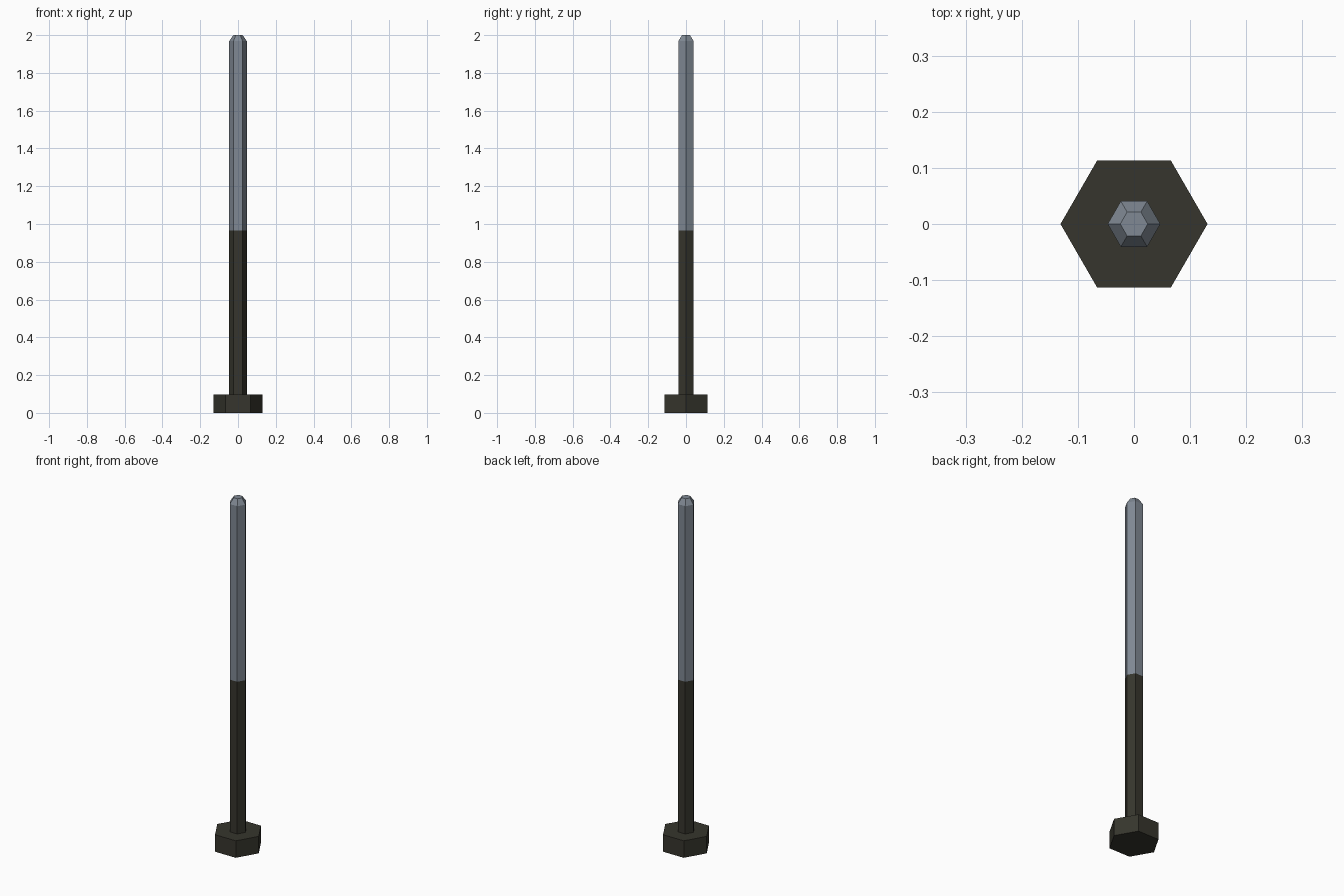
import bpy, bmesh, math

if "Cube" in bpy.data.objects:
    bpy.data.objects.remove(bpy.data.objects["Cube"])


def material(name, rgb):
    m = bpy.data.materials.new(name)
    m.diffuse_color = (*rgb, 1.0)
    m.use_nodes = True
    m.node_tree.nodes["Principled BSDF"].inputs["Base Color"].default_value = m.diffuse_color
    return m


dark = material("dark bronze", (0.037, 0.036, 0.026))
steel = material("grey steel", (0.215, 0.25, 0.295))


def hex_part(name, profile, mat, cap_bottom=True, cap_top=True):
    """Six-sided solid lofted through (radius, height) rings."""
    bm = bmesh.new()
    rings = [[bm.verts.new((r * math.cos(k * math.pi / 3),
                            r * math.sin(k * math.pi / 3), z))
              for k in range(6)] for r, z in profile]
    for lo, hi in zip(rings, rings[1:]):
        for k in range(6):
            n = (k + 1) % 6
            bm.faces.new((lo[k], lo[n], hi[n], hi[k]))
    if cap_bottom:
        bm.faces.new(rings[0][::-1])
    if cap_top:
        bm.faces.new(rings[-1])
    mesh = bpy.data.meshes.new(name)
    bm.to_mesh(mesh)
    bm.free()
    mesh.materials.append(mat)
    ob = bpy.data.objects.new(name, mesh)
    bpy.context.collection.objects.link(ob)
    return ob


# Hexagonal bolt head
hex_part("bolt_head", [(0.131, 0.0), (0.131, 0.097)], dark)
# Plain lower shank, ends open where it meets its neighbours
hex_part("shank", [(0.047, 0.097), (0.047, 0.966)], dark, False, False)
# Upper bare-metal length with chamfered tip
hex_part("threaded_end", [(0.047, 0.966), (0.047, 1.968), (0.0245, 2.0)],
         steel, False, True)
